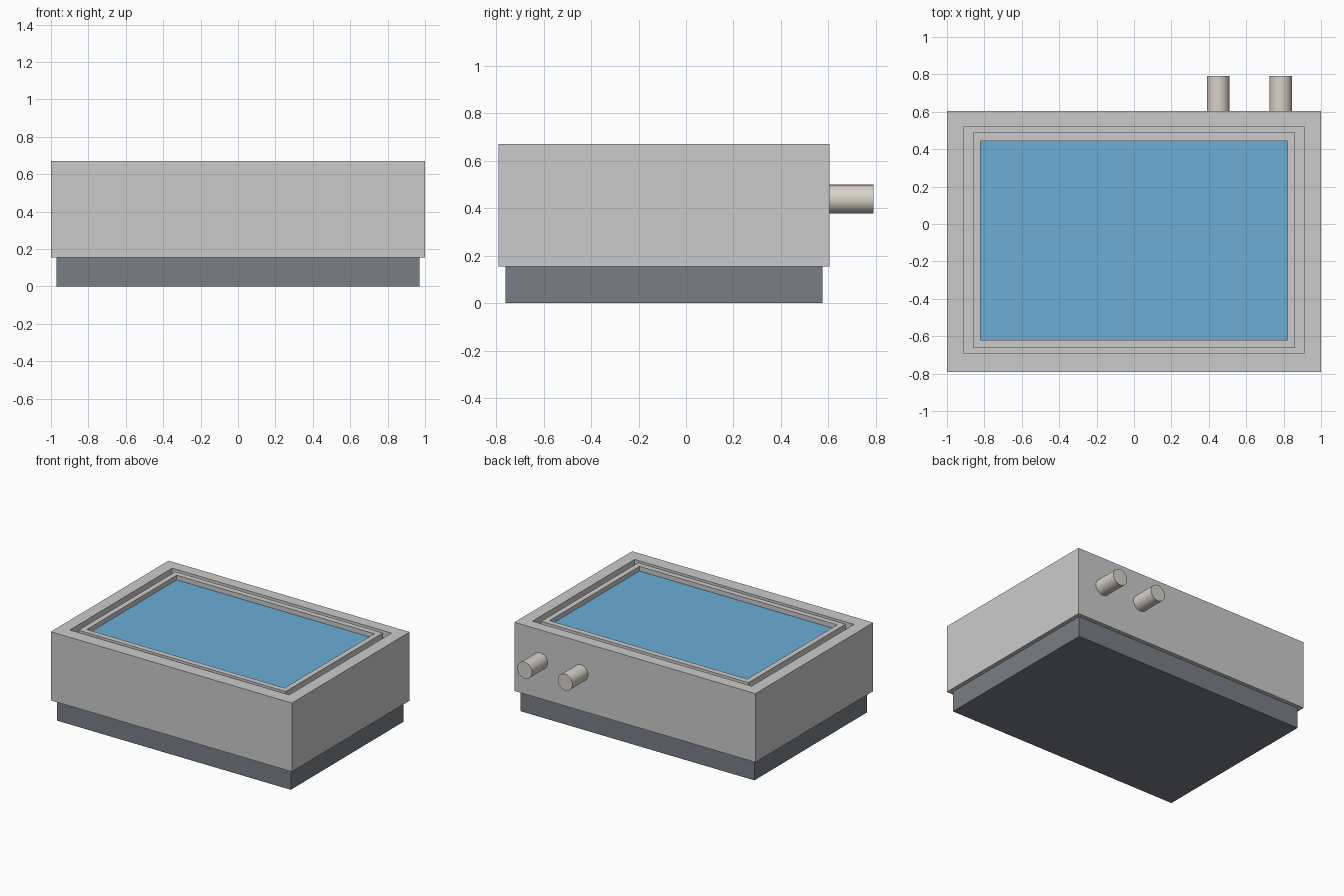
import bpy, bmesh, math

if "Cube" in bpy.data.objects:
    bpy.data.objects.remove(bpy.data.objects["Cube"])


def material(name, rgb):
    m = bpy.data.materials.new(name)
    m.diffuse_color = (*rgb, 1)
    m.use_nodes = True
    m.node_tree.nodes["Principled BSDF"].inputs["Base Color"].default_value = m.diffuse_color
    return m


def stepped_block(name, rings, mat):
    """Solid made by bridging rectangular rings (x half width, y min, y max, z)."""
    bm = bmesh.new()
    loops = []
    for hx, y0, y1, z in rings:
        loops.append([bm.verts.new(p) for p in
                      ((-hx, y0, z), (hx, y0, z), (hx, y1, z), (-hx, y1, z))])
    for a, b in zip(loops, loops[1:]):
        for i in range(4):
            j = (i + 1) % 4
            bm.faces.new((a[i], a[j], b[j], b[i]))
    bm.faces.new(loops[0][::-1])
    bm.faces.new(loops[-1])
    bmesh.ops.recalc_face_normals(bm, faces=bm.faces)
    me = bpy.data.meshes.new(name)
    bm.to_mesh(me)
    bm.free()
    me.materials.append(mat)
    ob = bpy.data.objects.new(name, me)
    bpy.context.collection.objects.link(ob)
    return ob


shell = material("shell_grey", (0.64, 0.66, 0.66))
dark = material("base_grey", (0.19, 0.21, 0.235))
blue = material("panel_blue", (0.15, 0.42, 0.66))
cream = material("pipe_cream", (0.68, 0.65, 0.57))

TOP, GROOVE, PANEL = 0.67, 0.62, 0.635
outer = (1.0, -0.79, 0.605)
groove_out = (0.91, -0.692, 0.52)
groove_in = (0.86, -0.662, 0.488)
pocket = (0.82, -0.62, 0.445)

# Plinth
plinth = (0.97, -0.76, 0.575)
stepped_block("base_plinth", [(*plinth, 0), (*plinth, 0.155)], dark)

# Housing: outer walls, rim, groove, inner rim and pocket
stepped_block("housing", [
    (*outer, 0.155), (*outer, TOP),
    (*groove_out, TOP), (*groove_out, GROOVE),
    (*groove_in, GROOVE), (*groove_in, TOP),
    (*pocket, TOP), (*pocket, PANEL - 0.01)], shell)

# Blue panel sitting in the pocket
stepped_block("blue_panel", [(*pocket, PANEL - 0.01), (*pocket, PANEL)], blue)

# Two stub pipes on the back
for name, x in (("pipe_inner", 0.45), ("pipe_outer", 0.785)):
    bpy.ops.mesh.primitive_cylinder_add(
        vertices=32, radius=0.061, depth=0.185,
        location=(x, 0.6975, 0.438), rotation=(math.pi / 2, 0, 0))
    pipe = bpy.context.object
    pipe.name = name
    pipe.data.materials.append(cream)
    bpy.ops.object.shade_smooth_by_angle()
